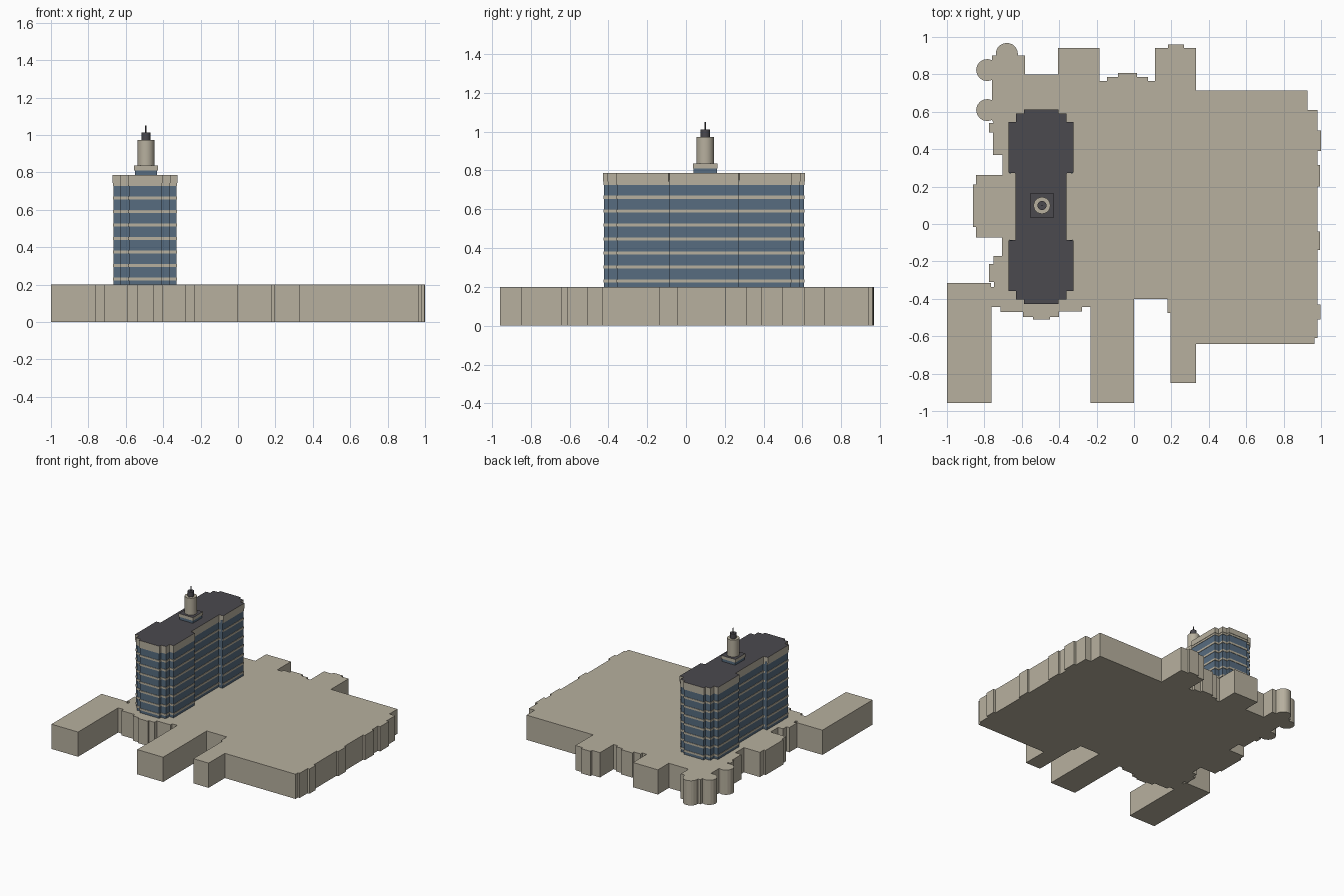
import bpy, bmesh, math

if "Cube" in bpy.data.objects:
    bpy.data.objects.remove(bpy.data.objects["Cube"])


def material(name, rgb):
    m = bpy.data.materials.new(name)
    m.diffuse_color = (*rgb, 1)
    m.use_nodes = True
    m.node_tree.nodes["Principled BSDF"].inputs["Base Color"].default_value = m.diffuse_color
    return m


STONE = material("warm_stone", (0.475, 0.435, 0.345))
GLASS = material("blue_glass", (0.095, 0.15, 0.215))
ROOF = material("dark_roof", (0.07, 0.067, 0.077))


def prism(name, pts, z0, z1, side, top=None):
    """Extrude an outline; the upward face can take a second colour."""
    bm = bmesh.new()
    base = bm.faces.new([bm.verts.new((x, y, z0)) for x, y in pts])
    ext = bmesh.ops.extrude_face_region(bm, geom=[base], use_keep_orig=True)
    for v in ext["geom"]:
        if isinstance(v, bmesh.types.BMVert):
            v.co.z = z1
    bmesh.ops.recalc_face_normals(bm, faces=bm.faces)
    if top:
        for f in bm.faces:
            f.material_index = int(f.normal.z > 0.5)
    mesh = bpy.data.meshes.new(name)
    bm.to_mesh(mesh)
    bm.free()
    mesh.materials.append(side)
    if top:
        mesh.materials.append(top)
    ob = bpy.data.objects.new(name, mesh)
    bpy.context.collection.objects.link(ob)
    return ob


def walk(start, moves):
    """Right-angled path: moves alternate between a new x and a new y."""
    x, y = start
    pts = [start]
    for i, m in enumerate(moves):
        x, y = (m, y) if i % 2 == 0 else (x, m)
        pts.append((x, y))
    return pts


def arc(cx, cy, r, a0, a1, n=10):
    angles = [math.radians(a0 + (a1 - a0) * i / n) for i in range(n + 1)]
    return [(cx + r * math.cos(a), cy + r * math.sin(a)) for a in angles]


# Podium: stepped sides, clockwise from the north-west corner
north = [-0.583, 0.80, -0.406, 0.94, -0.184, 0.765, -0.144, 0.786, -0.086, 0.807,
         0.016, 0.786, 0.075, 0.765, 0.112, 0.94, 0.182, 0.96, 0.267, 0.94,
         0.332, 0.714, 0.928, 0.61]
east = [0.98, 0.50, 1.0, 0.39, 0.98, 0.315, 0.995, 0.20, 0.98, -0.04,
        0.995, -0.14, 0.98, -0.43, 0.997, -0.51, 0.98, -0.61, 0.965, -0.642]
south = [0.332, -0.85, 0.196, -0.475, 0.18, -0.40, 0.0, -0.957, -0.232, -0.444,
         -0.278, -0.467, -0.40, -0.497, -0.45, -0.51, -0.54, -0.497,
         -0.594, -0.47, -0.715, -0.444, -0.762, -0.957, -1.0, -0.316]
west = [-0.765, -0.338, -0.748, -0.31, -0.775, -0.214, -0.75, -0.17, -0.706, -0.072,
        -0.845, -0.016, -0.86, 0.21, -0.845, 0.262, -0.702, 0.37,
        -0.755, 0.49, -0.775, 0.54, -0.75]
outline = walk((-0.62, 0.90), north + east + south + west)
# Three round turrets on the north-west corner
outline += arc(-0.785, 0.609, 0.059, -65, -295)
outline += arc(-0.785, 0.823, 0.059, -65, -295)
outline += [(-0.76, 0.90), (-0.739, 0.90)] + arc(-0.68, 0.909, 0.059, 180, 5)
prism("podium", outline, 0, 0.2, STONE)

# Tower: one quarter of the stepped plan, mirrored about both axes
CX, CY = -0.497, 0.093
QUARTER = [(0.171, 0.18), (0.171, 0.45), (0.133, 0.45), (0.133, 0.495),
           (0.09, 0.495), (0.09, 0.518)]


def tower_plan(g):
    q = [(0.134 + g, 0.18 - g)] + [(x + g, y + g) for x, y in QUARTER]
    half = q + [(-x, y) for x, y in reversed(q)]
    full = half + [(-x, -y) for x, y in half]
    return [(CX + x, CY + y) for x, y in full]


prism("tower_glass", tower_plan(-0.003), 0.1, 0.75, GLASS)
for i in range(8):
    z = 0.23 + 0.072 * i
    prism(f"floor_band_{i + 1}", tower_plan(0), z - 0.008, z + 0.008, STONE)
prism("parapet_and_roof", tower_plan(0.002), 0.743, 0.787, STONE, ROOF)

# Rooftop lantern
LX, LY = -0.492, 0.099


def square(h):
    return [(LX - h, LY - h), (LX + h, LY - h), (LX + h, LY + h), (LX - h, LY + h)]


def drum(name, r, z0, z1, mat, n=24):
    ob = prism(name, arc(LX, LY, r, 0, 360 - 360 / n, n - 1), z0, z1, mat)
    bpy.context.view_layer.objects.active = ob
    ob.select_set(True)
    bpy.ops.object.shade_smooth_by_angle(angle=math.radians(35))
    ob.select_set(False)


prism("lantern_window_base", square(0.06), 0.78, 0.81, GLASS)
prism("lantern_slab", square(0.064), 0.81, 0.836, STONE, ROOF)
drum("lantern_drum", 0.045, 0.83, 0.972, STONE)
drum("lantern_cap", 0.024, 0.97, 1.012, ROOF)
drum("spire", 0.004, 1.01, 1.05, ROOF, 8)
